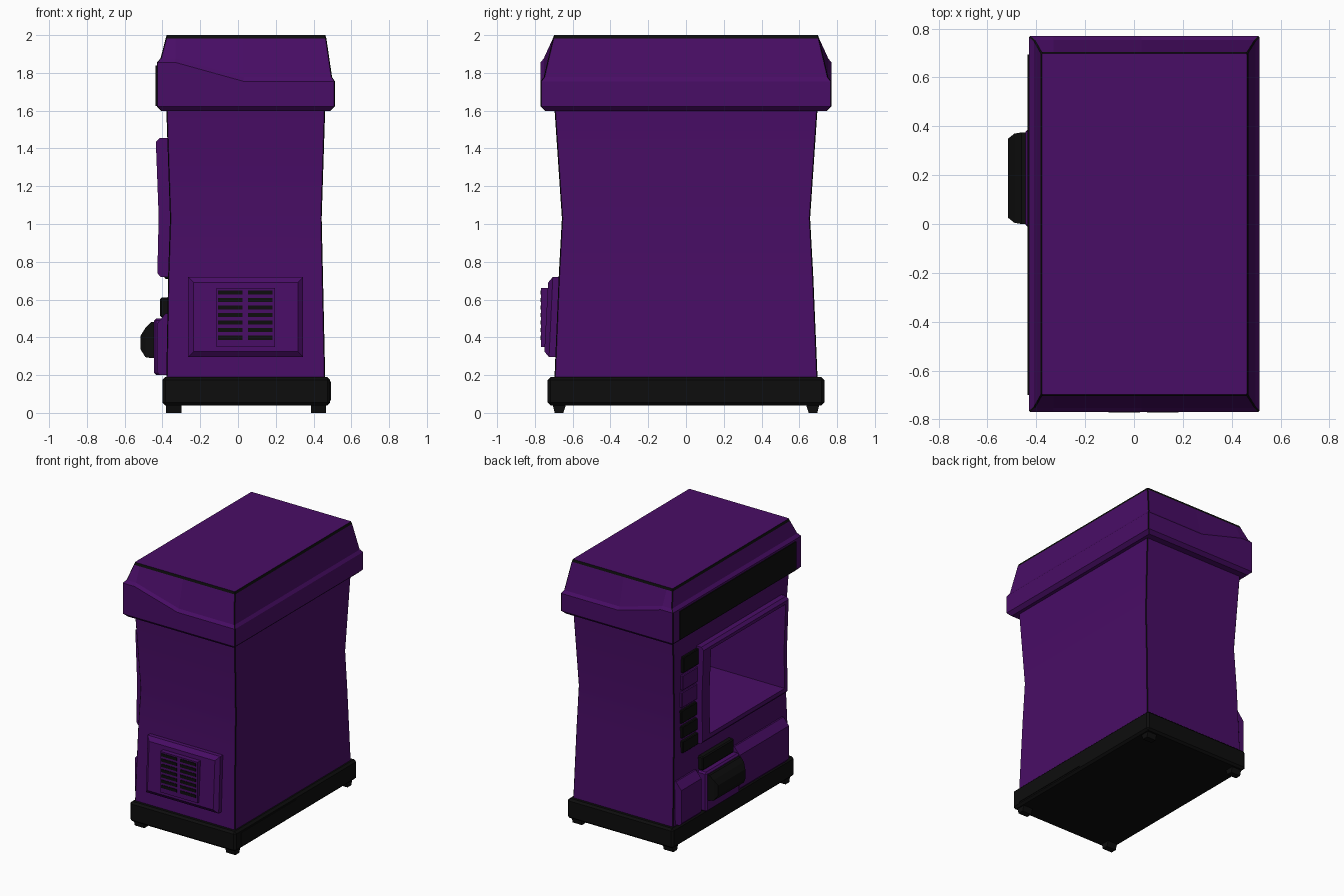
import bpy, bmesh, math

cube = bpy.data.objects.get("Cube")
if cube:
    bpy.data.objects.remove(cube, do_unlink=True)


def material(name, color):
    m = bpy.data.materials.new(name)
    m.use_nodes = True
    m.diffuse_color = (*color, 1)
    bsdf = m.node_tree.nodes["Principled BSDF"]
    bsdf.inputs["Base Color"].default_value = (*color, 1)
    bsdf.inputs["Roughness"].default_value = 0.7
    return m


purple = material("deep purple", (0.066, 0.004, 0.132))
black = material("black", (0.004, 0.004, 0.004))


def loft(name, rings, mats, dark=None):
    """Skin equal-length point rings and cap both ends; dark(ring, side) picks black faces."""
    bm = bmesh.new()
    vs = [[bm.verts.new(p) for p in ring] for ring in rings]
    n = len(rings[0])
    for i in range(len(vs) - 1):
        for j in range(n):
            k = (j + 1) % n
            f = bm.faces.new((vs[i][j], vs[i][k], vs[i + 1][k], vs[i + 1][j]))
            f.material_index = int(bool(dark and dark(i, j)))
    bm.faces.new(vs[0])
    bm.faces.new(vs[-1])
    bmesh.ops.recalc_face_normals(bm, faces=bm.faces)
    mesh = bpy.data.meshes.new(name)
    bm.to_mesh(mesh)
    bm.free()
    for m in mats:
        mesh.materials.append(m)
    ob = bpy.data.objects.new(name, mesh)
    bpy.context.collection.objects.link(ob)
    return ob


def x_rect(x, y0, y1, z0, z1):
    return [(x, y0, z0), (x, y1, z0), (x, y1, z1), (x, y0, z1)]


def y_rect(y_low, y_high, x0, x1, z0, z1):
    return [(x0, y_low, z0), (x1, y_low, z0), (x1, y_high, z1), (x0, y_high, z1)]


def box(name, x, y, z, mat, bevel=0):
    ob = loft(name, [x_rect(x[0], *y, *z), x_rect(x[1], *y, *z)], [mat])
    if bevel:
        mod = ob.modifiers.new("chamfer", 'BEVEL')
        mod.width, mod.segments = bevel, 1
    return ob


def prism(name, profile, y0, y1, mat):
    """Extrude an x-z profile along y."""
    return loft(name, [[(x, y, z) for x, z in profile] for y in (y0, y1)], [mat])


def section(x0, x1, h, z_of, c=0.005):
    """Rectangle with tiny corner chamfers and two extra points on the short sides."""
    pts = [(x0 + c, -h), (-0.33, -h), (0.03, -h), (x1 - c, -h), (x1, c - h), (x1, h - c),
           (x1 - c, h), (0.03, h), (-0.33, h), (x0 + c, h), (x0, h - c), (x0, c - h)]
    return [(x, y, z_of(x)) for x, y in pts]


def level(z):
    return lambda x: z


def ledge(extra):
    """Lid lip that steps down from the display side to the plain side."""
    return lambda x: 1.855 - 0.10 * min(1, max(0, (x + 0.33) / 0.36)) + extra


def corner(i, j):
    return j in (3, 5, 9, 11)


# Waisted cabinet
cabinet = loft("cabinet", [
    section(-0.38, 0.462, 0.697, level(0.17)),
    section(-0.37, 0.45, 0.674, level(0.72)),
    section(-0.36, 0.443, 0.657, level(1.03)),
    section(-0.38, 0.462, 0.697, level(1.62))], [purple, black], corner)
bpy.ops.object.select_all(action='DESELECT')
bpy.context.view_layer.objects.active = cabinet
cabinet.select_set(True)
bpy.ops.object.shade_smooth_by_angle(angle=math.radians(20))

# Lid with stepped lip and dark top edging
loft("lid", [
    section(-0.405, 0.487, 0.745, level(1.598)),
    section(-0.43, 0.513, 0.77, level(1.622)),
    section(-0.43, 0.513, 0.77, ledge(0)),
    section(-0.41, 0.498, 0.753, ledge(0.022)),
    section(-0.383, 0.468, 0.705, level(1.982)),
    section(-0.377, 0.462, 0.699, level(2.0))],
    [purple, black], lambda i, j: i == 4 or corner(i, j))
box("lid_sign_panel", (-0.436, -0.427), (-0.7, 0.695), (1.625, 1.84), black)

# Plinth and feet
box("plinth", (-0.40, 0.488), (-0.732, 0.732), (0.04, 0.19), black, 0.015)
box("plinth_side_plate", (0.48, 0.492), (-0.66, 0.0), (0.065, 0.165), black)
for side, xs in (("right", (-0.38, -0.30)), ("left", (0.387, 0.465))):
    for end, s in (("front", -1), ("back", 1)):
        foot = [[(x, s * y, z) for x, y in ((xs[0], a), (xs[1], a), (xs[1], b), (xs[0], b))]
                for z, a, b in ((0.0, 0.65, 0.695), (0.06, 0.63, 0.71))]
        loft(f"{end}_{side}_foot", foot, [black])

# Display window: raised frame and deep recess
frame = prism("window_frame", [
    (-0.34, 0.72), (-0.41, 0.72), (-0.427, 0.74), (-0.42, 1.04),
    (-0.435, 1.435), (-0.415, 1.455), (-0.34, 1.455)], -0.61, 0.41, purple)
cutter = box("window_cutter", (-0.6, 0.40), (-0.575, 0.32), (0.77, 1.41), purple)
cutter.hide_render = True
cutter.hide_viewport = True
cutter.display_type = 'WIRE'
for ob in (cabinet, frame):
    cut = ob.modifiers.new("window", 'BOOLEAN')
    cut.operation, cut.object, cut.solver = 'DIFFERENCE', cutter, 'EXACT'

# Control column beside the window
controls = [("note_slot", 1.32, 1.44, black), ("upper_keypad", 1.185, 1.30, purple),
            ("lower_keypad", 1.05, 1.17, purple), ("coin_slot", 0.93, 1.03, black),
            ("card_slot", 0.82, 0.91, black), ("change_slot", 0.71, 0.80, black)]
for name, z0, z1, mat in controls:
    face = -0.375 - 0.02 * abs((z0 + z1) / 2 - 1.03) / 0.4
    box(name, (face, -0.33), (0.37, 0.59), (z0, z1), mat, 0.005)

# Lower trim panels with sloping tops
trim = [(-0.34, 0.2), (-0.415, 0.2), (-0.43, 0.22), (-0.43, 0.47), (-0.385, 0.525), (-0.34, 0.525)]
prism("lower_trim_back", trim, 0.43, 0.67, purple)
prism("lower_trim_front", trim, -0.62, -0.03, purple)

# Collection chute
box("chute_housing", (-0.445, -0.34), (-0.015, 0.39), (0.2, 0.5), purple, 0.012)
box("chute_slot", (-0.412, -0.34), (0.01, 0.385), (0.505, 0.61), black, 0.008)
loft("chute_flap", [
    x_rect(-0.43, 0.0, 0.375, 0.29, 0.485),
    x_rect(-0.46, 0.0, 0.375, 0.29, 0.48),
    x_rect(-0.49, 0.005, 0.37, 0.295, 0.45),
    x_rect(-0.515, 0.025, 0.35, 0.335, 0.41)], [black])

# Vent surround, grille panel and slats
loft("vent_surround", [
    y_rect(-0.66, -0.64, -0.265, 0.345, 0.295, 0.72),
    y_rect(-0.725, -0.705, -0.265, 0.345, 0.295, 0.72),
    y_rect(-0.75, -0.73, -0.235, 0.317, 0.325, 0.69)], [purple])
box("vent_panel", (-0.115, 0.197), (-0.767, -0.70), (0.35, 0.66), purple)
for column, x0 in (("right", -0.105), ("left", 0.053)):
    for row in range(7):
        z = 0.398 + row * 0.04
        box(f"vent_slat_{column}_{row + 1}", (x0, x0 + 0.13), (-0.771, -0.764),
            (z - 0.011, z + 0.011), black)
